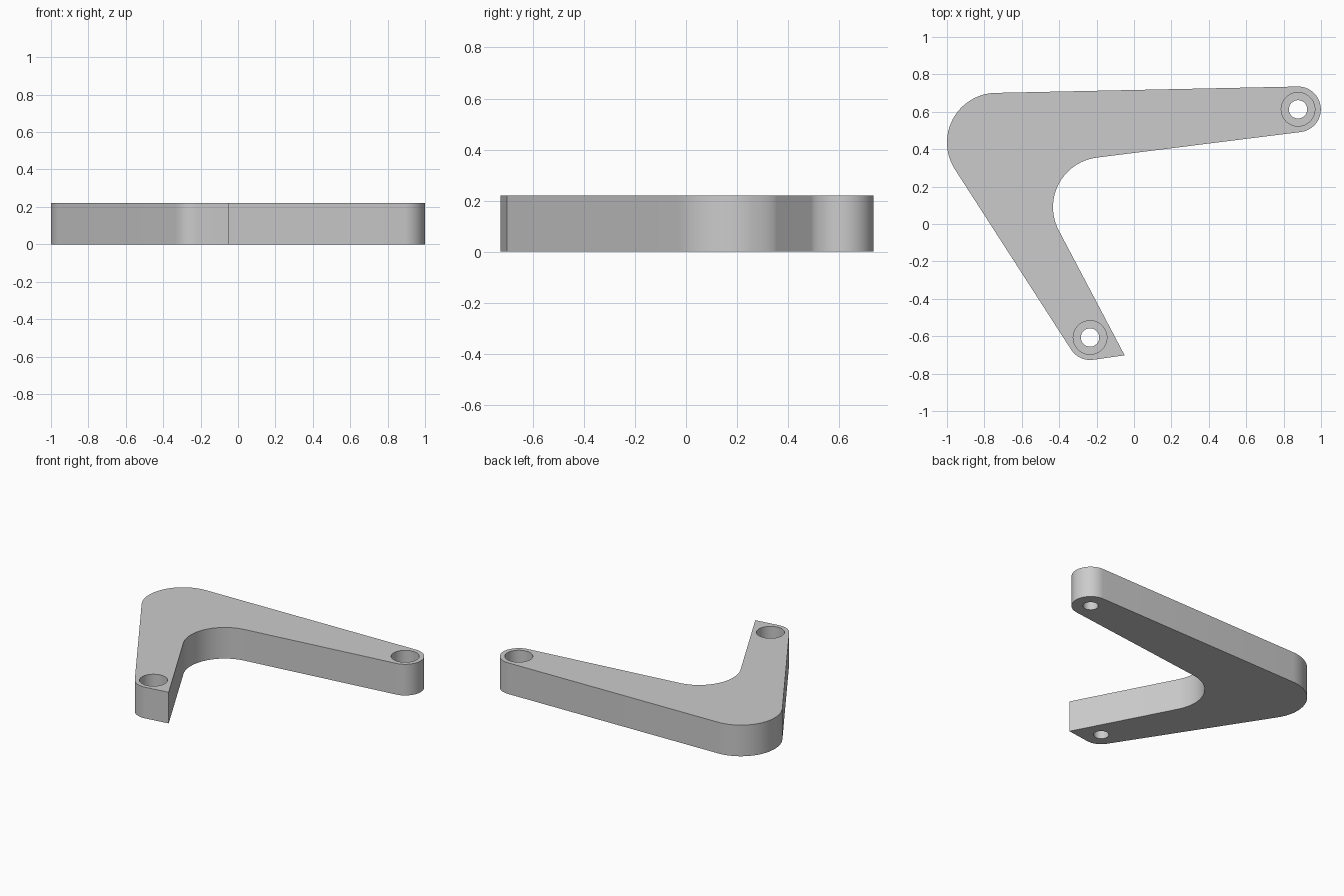
import bpy
import bmesh
from math import radians, cos, sin
from mathutils import Vector

if "Cube" in bpy.data.objects:
    bpy.data.objects.remove(bpy.data.objects["Cube"], do_unlink=True)

HEIGHT = 0.22
END_R = 0.122
LONG_END = (0.877, 0.613)
SHORT_END = (-0.235, -0.607)

grey = bpy.data.materials.new("plain grey")
grey.use_nodes = True
colour = (0.6, 0.6, 0.6, 1)
grey.diffuse_color = colour
grey.node_tree.nodes["Principled BSDF"].inputs["Base Color"].default_value = colour


def arc(centre, radius, start, end, steps=24):
    """Points on an arc, angles in degrees."""
    angles = [radians(start + (end - start) * i / steps) for i in range(steps + 1)]
    return [(centre[0] + radius * cos(a), centre[1] + radius * sin(a)) for a in angles]


def prism(name, outline, z0, z1):
    """Extrude a closed outline straight up."""
    bm = bmesh.new()
    face = bm.faces.new([bm.verts.new((x, y, z0)) for x, y in outline])
    top = bmesh.ops.extrude_face_region(bm, geom=[face])["geom"]
    verts = [v for v in top if isinstance(v, bmesh.types.BMVert)]
    bmesh.ops.translate(bm, verts=verts, vec=Vector((0, 0, z1 - z0)))
    bmesh.ops.recalc_face_normals(bm, faces=bm.faces)
    mesh = bpy.data.meshes.new(name)
    bm.to_mesh(mesh)
    bm.free()
    mesh.materials.append(grey)
    obj = bpy.data.objects.new(name, mesh)
    bpy.context.collection.objects.link(obj)
    return obj


# Angled bracket: rounded long end, outer bend, short end with a pointed tip, inner bend
outline = arc(LONG_END, END_R, -83, 91)
outline += arc((-0.735, 0.436), 0.265, 91, 212.5)
outline += arc(SHORT_END, END_R - 0.002, 212.5, 278, 12)
outline += [(-0.05, -0.702)]
outline += arc((-0.166, 0.09), 0.267, 208, 97)
bracket = prism("bracket", outline, 0, HEIGHT)

# Counterbored screw holes
bpy.context.view_layer.objects.active = bracket
bracket.select_set(True)
for centre in (LONG_END, SHORT_END):
    for radius, bottom in ((0.09, 0.1), (0.049, -0.1)):
        circle = arc(centre, radius, 0, 360, 48)[:-1]
        cutter = prism("hole_cutter", circle, bottom, HEIGHT + 0.1)
        cutter.hide_render = True
        cut = bracket.modifiers.new("hole", "BOOLEAN")
        cut.operation = "DIFFERENCE"
        cut.solver = "EXACT"
        cut.object = cutter
        bpy.ops.object.modifier_apply(modifier=cut.name)
        bpy.data.objects.remove(cutter, do_unlink=True)

bpy.ops.object.shade_smooth_by_angle(angle=radians(30))
